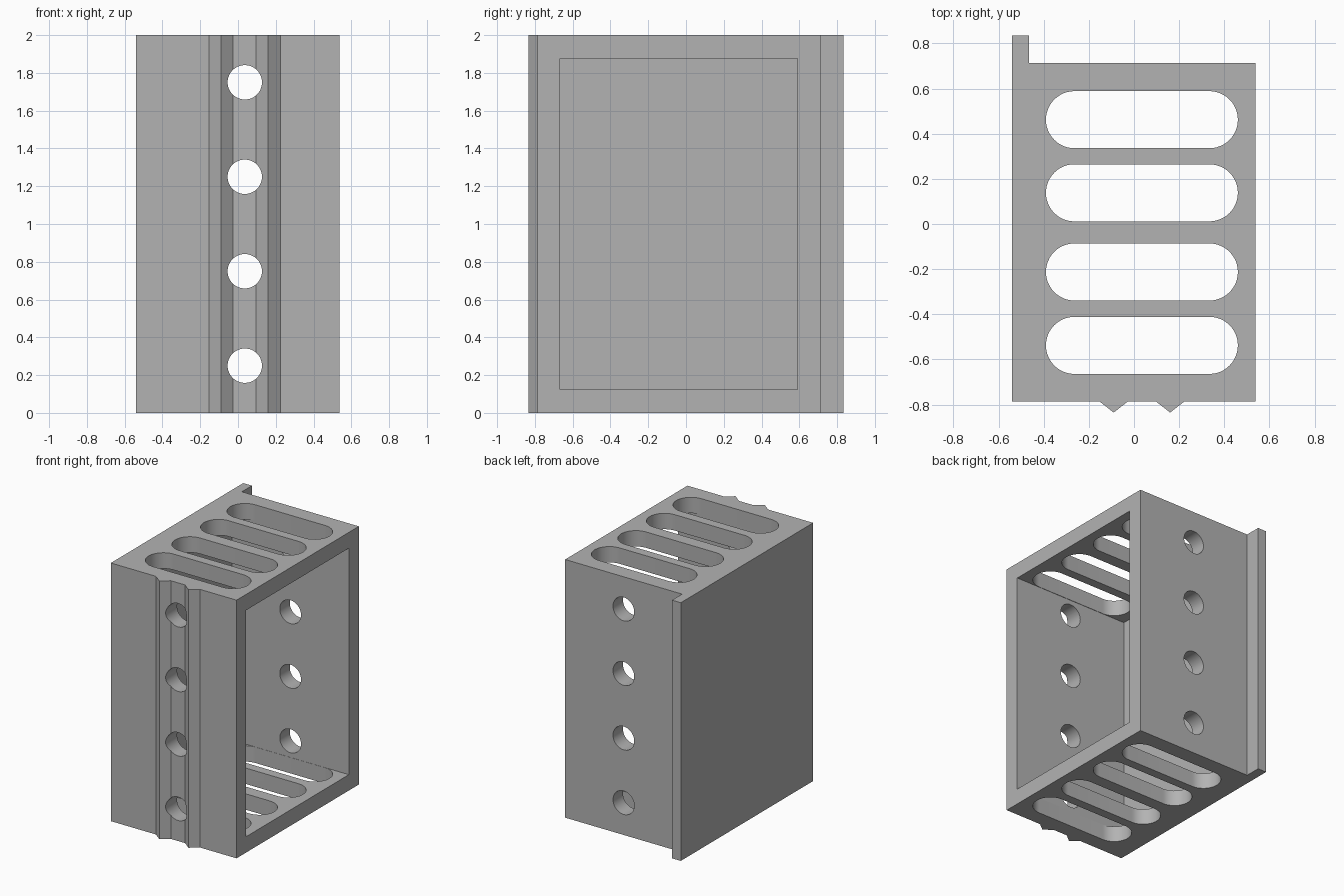
import bpy, bmesh, math
from mathutils import Matrix

if "Cube" in bpy.data.objects:
    bpy.data.objects.remove(bpy.data.objects["Cube"])

grey = bpy.data.materials.new("plain grey")
grey.diffuse_color = (0.45, 0.45, 0.45, 1)
grey.use_nodes = True
grey.node_tree.nodes["Principled BSDF"].inputs["Base Color"].default_value = grey.diffuse_color


def prism(name, outline, z0, z1):
    """Extrude a flat counter-clockwise outline from z0 to z1."""
    bm = bmesh.new()
    face = bm.faces.new([bm.verts.new((x, y, z0)) for x, y in outline])
    top = bmesh.ops.extrude_face_region(bm, geom=[face])["geom"]
    for v in top:
        if isinstance(v, bmesh.types.BMVert):
            v.co.z = z1
    bmesh.ops.recalc_face_normals(bm, faces=bm.faces)
    mesh = bpy.data.meshes.new(name)
    bm.to_mesh(mesh)
    bm.free()
    mesh.materials.append(grey)
    ob = bpy.data.objects.new(name, mesh)
    bpy.context.collection.objects.link(ob)
    return ob


def arc(cx, cy, r, a0, a1, n):
    return [(cx + r * math.cos(math.radians(a0 + (a1 - a0) * i / n)),
             cy + r * math.sin(math.radians(a0 + (a1 - a0) * i / n)))
            for i in range(n + 1)]


L, R, F, B = -0.54, 0.537, -0.785, 0.712   # outer sides of the box

# Box body: outline with two front ridges and the rear flange
outline = [(L, F)]
for cx in (-0.09, 0.16):
    outline += [(cx - 0.064, F), (cx, -0.835), (cx + 0.064, F)]
outline += [(R, F), (R, B), (-0.465, B), (-0.465, 0.835), (L, 0.835)]
body = prism("box_body", outline, 0, 2)

cutters = []

# Cavity, open on the right side
cutters.append(prism("cavity_cutter",
                     [(-0.465, -0.667), (0.8, -0.667), (0.8, 0.59), (-0.465, 0.59)],
                     0.123, 1.877))

# Long rounded slots through the top and bottom walls
r = 0.1265
for cy in (0.462, 0.138, -0.2125, -0.5375):
    slot = (arc(0.46 - r, cy, r, -90, 90, 24) + arc(-0.39 + r, cy, r, 90, 270, 24))
    cutters.append(prism("slot_cutter", slot, -0.2, 2.2))

# Round holes through the front and back walls
for i in range(4):
    hole = prism("hole_cutter", arc(0, 0, 0.091, 0, 360, 48)[:-1], -1.2, 1.2)
    hole.data.transform(Matrix.Translation((0.036, 0, 0.25 + 0.5 * i))
                        @ Matrix.Rotation(math.pi / 2, 4, 'X'))
    cutters.append(hole)

# Cut everything out, then drop the cutters
bpy.context.view_layer.objects.active = body
body.select_set(True)
for c in cutters:
    c.hide_render = True
    m = body.modifiers.new("cut", 'BOOLEAN')
    m.operation, m.solver, m.object = 'DIFFERENCE', 'EXACT', c
    bpy.ops.object.modifier_apply(modifier=m.name)
    bpy.data.objects.remove(c, do_unlink=True)

bpy.ops.object.shade_smooth_by_angle(angle=math.radians(30))
